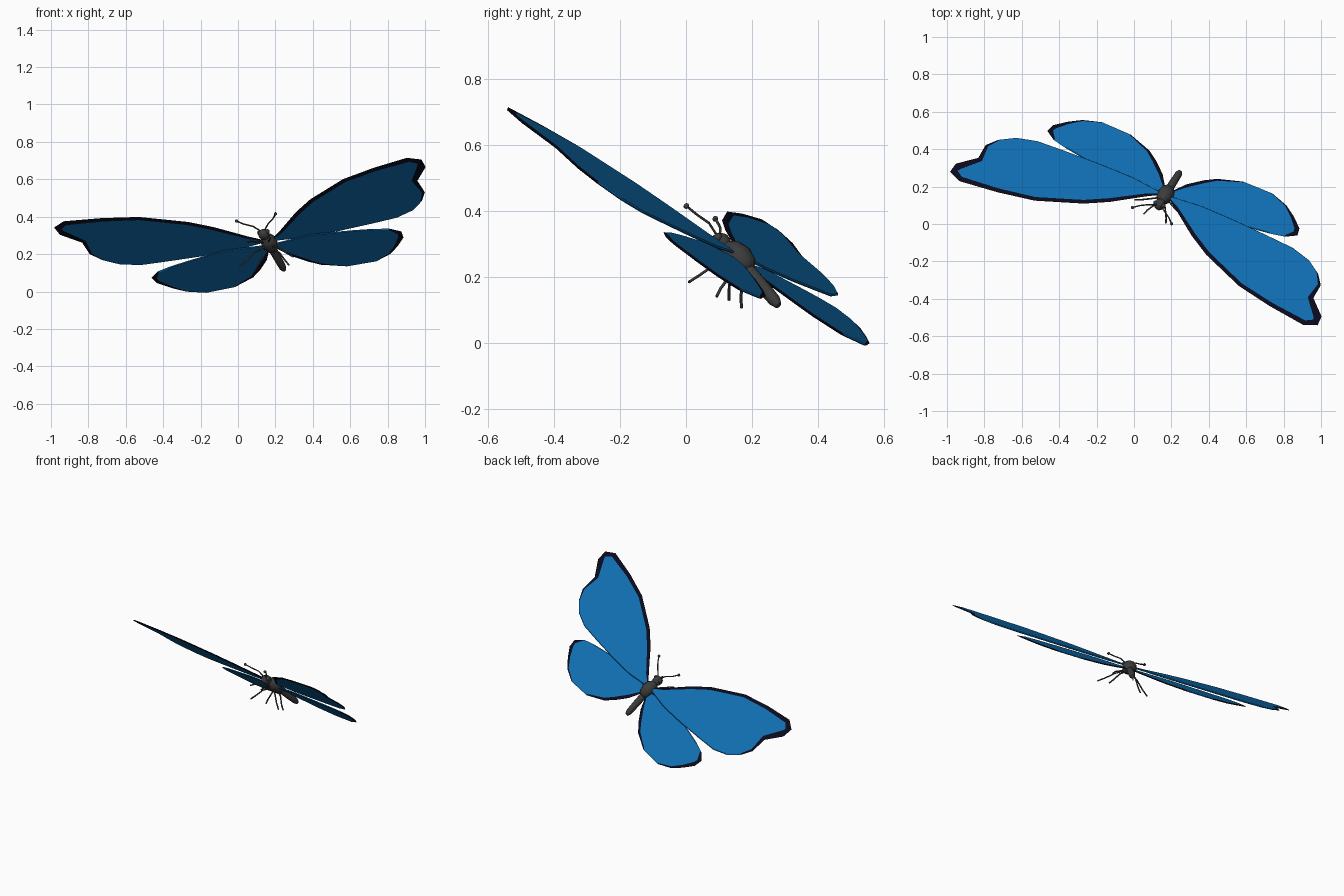
import bpy, bmesh, math
from mathutils import Vector, Matrix

cube = bpy.data.objects.get("Cube")
if cube:
    bpy.data.objects.remove(cube)


def material(name, colour):
    mat = bpy.data.materials.new(name)
    mat.use_nodes = True
    mat.diffuse_color = (*colour, 1)
    mat.node_tree.nodes["Principled BSDF"].inputs["Base Color"].default_value = (*colour, 1)
    return mat


BLUE = material("wing blue", (.005, .16, .45))
BLACK = material("margin black", (.003, .003, .012))
GREY = material("body charcoal", (.045, .045, .045))

# Flight pose: local x is the insect's left, local -y its heading, local z its back
left = Vector((.909, -.38, .168)).normalized()
heading = Vector((-.418, -.678, .604))
up = heading.cross(left).normalized()
back = up.cross(left)
POSE = Matrix.Translation((.17, .16, .257)) @ Matrix((left, back, up)).transposed().to_4x4()


def local(side, forward, height):
    return Vector((side, -forward, height))


def link(name, data, *mats):
    obj = bpy.data.objects.new(name, data)
    bpy.context.collection.objects.link(obj)
    for mat in mats:
        data.materials.append(mat)
    obj.matrix_world = POSE
    return obj


def finish(name, bm, *mats):
    bmesh.ops.recalc_face_normals(bm, faces=bm.faces)
    mesh = bpy.data.meshes.new(name)
    bm.to_mesh(mesh)
    bm.free()
    return link(name, mesh, *mats)


def smooth(obj, degrees):
    bpy.ops.object.select_all(action='DESELECT')
    obj.select_set(True)
    bpy.context.view_layer.objects.active = obj
    bpy.ops.object.shade_smooth_by_angle(angle=math.radians(degrees))


def wing(name, outline, height, thickness=.004):
    """Thin lens from a clockwise outline of (side, forward, margin width)."""
    bm = bmesh.new()
    count = len(outline)
    points = [Vector(p[:2]) for p in outline]
    widths = [p[2] for p in outline]
    rim = [bm.verts.new(local(*p, height)) for p in points]
    for sign in (1, -1):
        inner = []
        for i, p in enumerate(points):
            along = (points[(i + 1) % count] - points[i - 1]).normalized()
            q = p + Vector((along.y, -along.x)) * widths[i]
            inner.append(bm.verts.new(local(*q, height + sign * thickness)))
        for i in range(count):
            j = (i + 1) % count
            face = bm.faces.new((rim[i], rim[j], inner[j], inner[i]))
            face.material_index = int(max(widths[i], widths[j]) > .008)
        bm.faces.new(inner)
    bmesh.ops.triangulate(bm, faces=[f for f in bm.faces if len(f.verts) > 4])
    obj = finish(name, bm, BLUE, BLACK)
    obj.modifiers.new("Mirror", 'MIRROR')
    return obj


# Wings, each mirrored across the body
wing("forewings", [
    (.01, .01, .004), (.09, .075, .016), (.24, .2, .022), (.36, .28, .022),
    (.6, .39, .022), (.8, .435, .024), (1.01, .465, .03), (1.08, .43, .04),
    (1.075, .365, .045), (.985, .27, .03), (.985, .17, .016), (.94, .105, .008),
    (.86, .045, .004), (.75, .01, .004), (.6, 0, .004), (.4, -.01, .004),
    (.2, -.012, .004)], .007)
wing("hindwings", [
    (.02, 0, .004), (.25, .02, .004), (.48, -.01, .004), (.6, -.03, .004),
    (.68, -.05, .008), (.735, -.09, .03), (.725, -.14, .028), (.665, -.2, .018),
    (.6, -.25, .01), (.5, -.288, .006), (.33, -.285, .008), (.2, -.235, .016),
    (.14, -.19, .022), (.07, -.12, .022), (.02, -.04, .01)], -.006)


def loft(name, stations, sides=10):
    """Closed tube along the body through (forward, height, radius)."""
    bm = bmesh.new()
    rings = []
    for forward, height, radius in stations:
        ring = []
        for k in range(sides):
            a = math.tau * k / sides
            ring.append(bm.verts.new(local(radius * math.cos(a), forward,
                                           height + radius * math.sin(a))))
        rings.append(ring)
    for a, b in zip(rings, rings[1:]):
        for k in range(sides):
            m = (k + 1) % sides
            bm.faces.new((a[k], a[m], b[m], b[k]))
    bm.faces.new(rings[0])
    bm.faces.new(rings[-1])
    smooth(finish(name, bm, GREY), 40)


# Body
loft("abdomen", [(-.01, -.005, .02), (-.06, -.01, .022), (-.13, -.018, .021),
                 (-.18, -.024, .019), (-.2, -.027, .011)])
loft("thorax", [(-.055, -.004, .015), (-.04, -.002, .034), (0, 0, .045),
                (.035, 0, .04), (.06, 0, .02)])
loft("head", [(.052, 0, .016), (.065, 0, .028), (.085, 0, .03),
              (.102, -.002, .022), (.11, -.004, .01)])


def strand(name, points, radius):
    curve = bpy.data.curves.new(name, 'CURVE')
    curve.dimensions = '3D'
    curve.bevel_depth = radius
    curve.bevel_resolution = 1
    curve.use_fill_caps = True
    spline = curve.splines.new('POLY')
    spline.points.add(len(points) - 1)
    for point, p in zip(spline.points, points):
        point.co = (*local(*p), 1)
    link(name, curve, GREY)


def ball(name, centre, radius):
    bm = bmesh.new()
    bmesh.ops.create_uvsphere(bm, u_segments=8, v_segments=6, radius=radius,
                              matrix=Matrix.Translation(local(*centre)))
    smooth(finish(name, bm, GREY), 60)


# Paired feelers, eyes and legs; each leg is (hip forward, knee, ankle, foot)
LEGS = {
    "front": (.045, (.04, .08, -.045), (.055, .105, -.055), (.065, .125, -.075)),
    "middle": (.01, (.07, .02, -.06), (.12, .015, -.105), (.16, .01, -.135)),
    "hind": (-.02, (.05, -.035, -.05), (.08, -.05, -.095), (.1, -.065, -.12)),
}
for side, sign in (("left", 1), ("right", -1)):
    def flip(p):
        return (sign * p[0], p[1], p[2])

    tip = flip((.115, .193, .028))
    strand(side + "_antenna", [flip((.012, .1, .01)), flip((.045, .13, .026)),
                               flip((.085, .16, .026)), tip], .004)
    ball(side + "_antenna_tip", tip, .009)
    ball(side + "_eye", flip((.022, .088, .008)), .014)
    for pair, (hip, *joints) in LEGS.items():
        path = [flip((.015, hip, -.025))] + [flip(p) for p in joints]
        strand(f"{side}_{pair}_leg", path, .0045)
